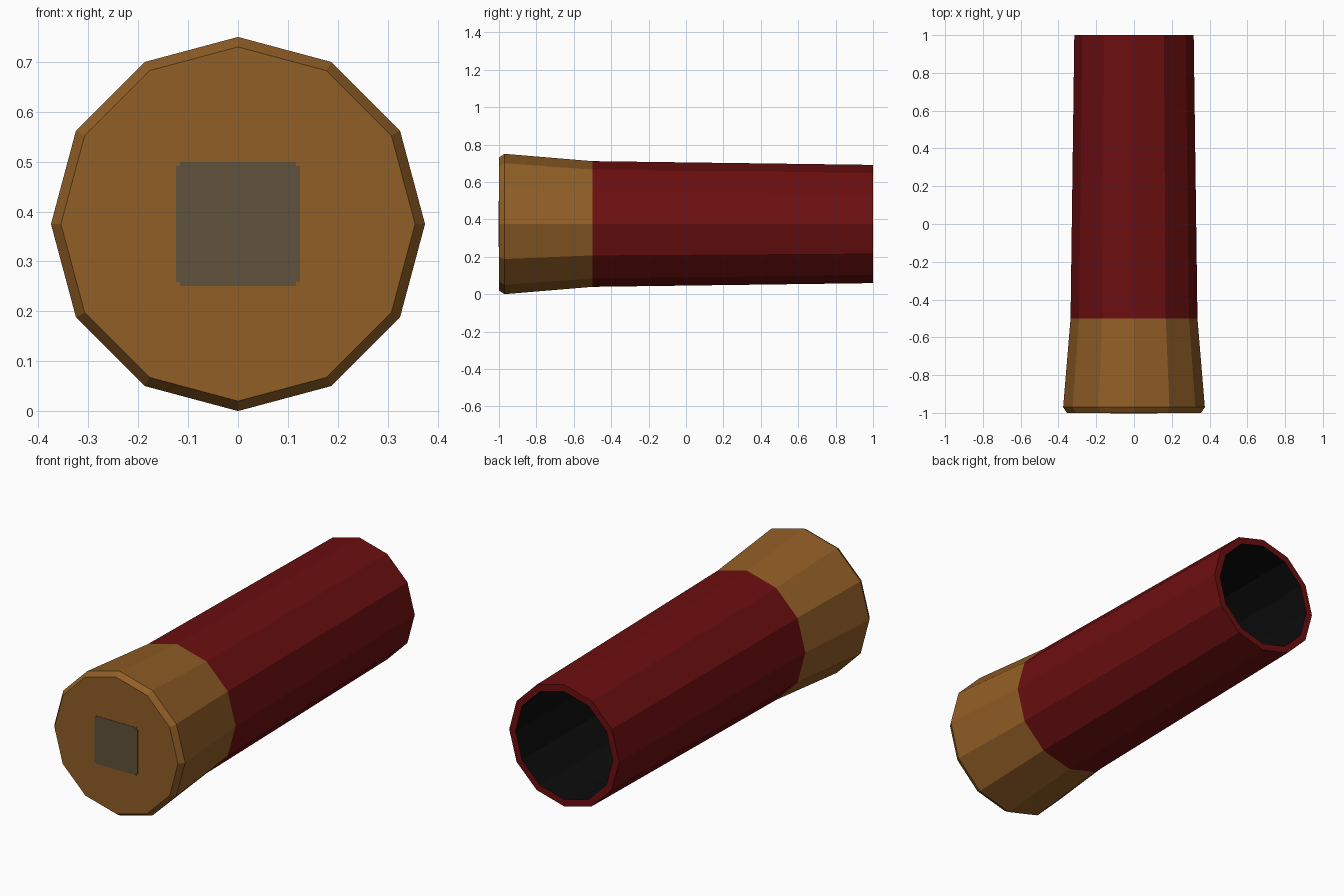
import bpy, bmesh, math

if "Cube" in bpy.data.objects:
    bpy.data.objects.remove(bpy.data.objects["Cube"])

SIDES = 12
CZ = 0.375  # height of the long axis


def material(name, rgb):
    m = bpy.data.materials.new(name)
    m.diffuse_color = (*rgb, 1.0)
    m.use_nodes = True
    m.node_tree.nodes["Principled BSDF"].inputs["Base Color"].default_value = m.diffuse_color
    return m


brass = material("brass", (0.285, 0.113, 0.019))
red = material("dark red", (0.150, 0.0045, 0.005))
black = material("soot black", (0.0035, 0.0035, 0.0035))
grey = material("primer grey", (0.118, 0.085, 0.043))


def add_object(name, bm, mats):
    me = bpy.data.meshes.new(name)
    bm.to_mesh(me)
    bm.free()
    for m in mats:
        me.materials.append(m)
    ob = bpy.data.objects.new(name, me)
    bpy.context.collection.objects.link(ob)
    return ob


def lathe(name, profile, mats, slots, cap_start=False, cap_end=False):
    """Flat-sided tube along y from (y, radius) points; one slot per band."""
    bm = bmesh.new()
    rings = []
    for y, r in profile:
        rings.append([bm.verts.new((r * math.cos(2 * math.pi * i / SIDES), y,
                                    CZ + r * math.sin(2 * math.pi * i / SIDES)))
                      for i in range(SIDES)])
    for a, b, s in zip(rings, rings[1:], slots):
        for i in range(SIDES):
            j = (i + 1) % SIDES
            bm.faces.new((a[i], b[i], b[j], a[j])).material_index = s
    if cap_start:
        bm.faces.new(rings[0]).material_index = slots[0]
    if cap_end:
        bm.faces.new(rings[-1][::-1]).material_index = slots[-1]
    return add_object(name, bm, mats)


# Flared metal base with a bevelled front edge
lathe("metal_base", [(-1.0, 0.355), (-0.97, 0.375), (-0.5, 0.336)],
      [brass], [0, 0], cap_start=True)

# Red tube, open at the back, with a dark hollow inside
lathe("tube", [(-0.5, 0.336), (1.0, 0.316), (1.0, 0.28), (-0.5, 0.28)],
      [red, black], [0, 0, 1], cap_end=True)

# Square primer plate with small notched corners
bm = bmesh.new()
H, N = 0.124, 0.116
pts = []
for k in range(4):
    c, s = round(math.cos(k * math.pi / 2)), round(math.sin(k * math.pi / 2))
    for x, z in ((H, -N), (H, N), (N, N)):
        pts.append((c * x - s * z, s * x + c * z))
face = bm.faces.new([bm.verts.new((x, -0.999, CZ + z)) for x, z in pts])
out = bmesh.ops.extrude_face_region(bm, geom=[face])
bmesh.ops.translate(bm, vec=(0, -0.003, 0),
                    verts=[v for v in out["geom"] if isinstance(v, bmesh.types.BMVert)])
bmesh.ops.recalc_face_normals(bm, faces=bm.faces)
add_object("primer", bm, [grey])
